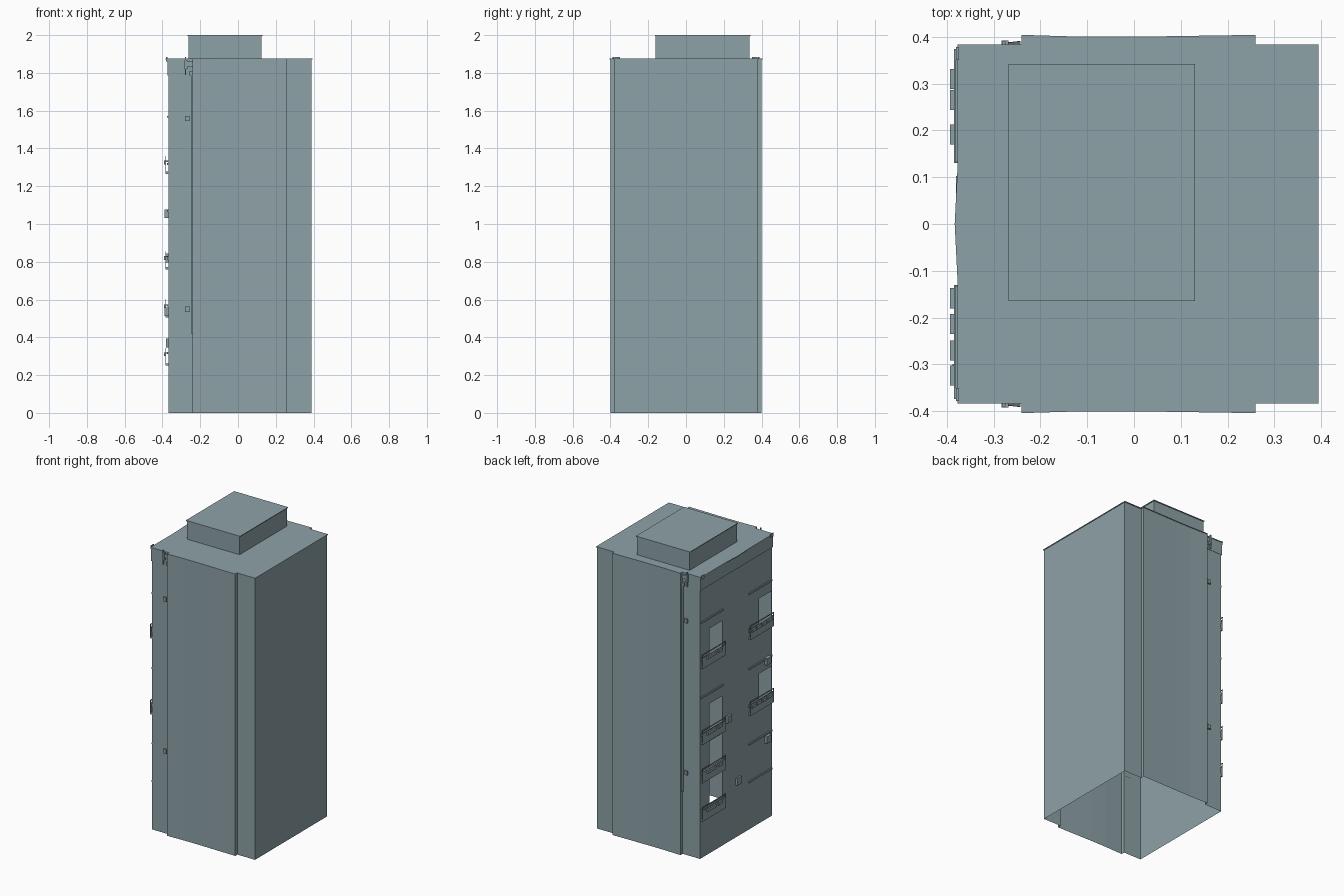
import bpy
import bmesh

if "Cube" in bpy.data.objects:
    bpy.data.objects.remove(bpy.data.objects["Cube"], do_unlink=True)

# Single grey-blue material
CONCRETE = (0.27, 0.36, 0.39, 1.0)
mat = bpy.data.materials.new("grey_blue_concrete")
mat.use_nodes = True
mat.diffuse_color = CONCRETE
bsdf = mat.node_tree.nodes["Principled BSDF"]
bsdf.inputs["Base Color"].default_value = CONCRETE
bsdf.inputs["Roughness"].default_value = 0.9

WALL_X, ROOF_Z = -0.368, 1.875


def finish(name, bm):
    mesh = bpy.data.meshes.new(name)
    bm.to_mesh(mesh)
    bm.free()
    mesh.materials.append(mat)
    obj = bpy.data.objects.new(name, mesh)
    bpy.context.collection.objects.link(obj)
    return obj


def add_box(bm, x, y, z):
    """Box given by its (low, high) range on each axis."""
    verts = bmesh.ops.create_cube(bm, size=1)["verts"]
    for v in verts:
        for axis, (lo, hi) in enumerate((x, y, z)):
            v.co[axis] = (lo + hi) / 2 + v.co[axis] * (hi - lo)


def box(name, x, y, z):
    bm = bmesh.new()
    add_box(bm, x, y, z)
    return finish(name, bm)


def prism(name, outline, z0, z1):
    bm = bmesh.new()
    base = bm.faces.new([bm.verts.new((x, y, z0)) for x, y in outline])
    top = bmesh.ops.extrude_face_region(bm, geom=[base], use_keep_orig=True)["geom"]
    for v in top:
        if isinstance(v, bmesh.types.BMVert):
            v.co.z = z1
    bmesh.ops.recalc_face_normals(bm, faces=bm.faces)
    return finish(name, bm)


def side_outline(back_x, front_x, edge, bulge, mid):
    """Half plan of the tower from the facade to the plain end, +y side."""
    return [(back_x, edge), (-0.24, edge), (-0.24, bulge), (-0.11, mid),
            (0.0, mid), (0.26, bulge), (0.26, edge), (front_x, edge)]


# Side and end walls: an open shell with no floor
half = side_outline(WALL_X, 0.39, 0.378, 0.401, 0.397)
path = half + [(x, -y) for x, y in reversed(half)]
bm = bmesh.new()
low = [bm.verts.new((x, y, 0)) for x, y in path]
high = [bm.verts.new((x, y, ROOF_Z)) for x, y in path]
for i in range(len(path) - 1):
    bm.faces.new((low[i + 1], low[i], high[i], high[i + 1]))
finish("outer_walls", bm)

# Window facade: grid of cells, windows inset, doorways cut through
columns = [-0.378, -0.37, -0.24, -0.13, -0.085, 0.085, 0.15, 0.28, 0.366, 0.378]
window_columns = {1: "right", 2: "right", 4: "middle", 6: "left", 7: "left"}
rows = [0.41 + 0.25 * i for i in range(6)]
levels = [0.0] + [r + s for r in rows for s in (-0.085, 0.085)] + [ROOF_Z]
doors = {1: (1, 3), 3: (4,), 6: ()}
door_rows = {1: (2, 4), 6: (0, 1, 2, 4)}
bm = bmesh.new()
grid = [[bm.verts.new((WALL_X, y, z)) for y in columns] for z in levels]
panes, openings = [], []
for k in range(len(levels) - 1):
    for j in range(len(columns) - 1):
        face = bm.faces.new((grid[k][j], grid[k + 1][j],
                             grid[k + 1][j + 1], grid[k][j + 1]))
        if k % 2 == 1 and j in window_columns:
            panes.append(face)
            if (k - 1) // 2 in door_rows.get(j, ()):
                openings.append(face)
bmesh.ops.inset_individual(bm, faces=panes, thickness=0.004, depth=-0.012)
bmesh.ops.delete(bm, geom=openings, context="FACES")
finish("window_facade", bm)

# Window sills under the outer columns
bm = bmesh.new()
for r in rows:
    for y in ((0.14, 0.374), (-0.374, -0.13)):
        add_box(bm, (-0.376, WALL_X), y, (r - 0.097, r - 0.087))
finish("window_sills", bm)

# Cornice band at the head of the facade
box("cornice_band", (-0.373, -0.24), (-0.38, 0.38), (1.785, 1.873))

# Roof slab with a slight overhang
half = side_outline(-0.377, 0.394, 0.383, 0.404, 0.400)
roof = half + [(x, -y) for x, y in reversed(half)] + [(-0.377, -0.12), (-0.383, 0), (-0.377, 0.12)]
prism("roof_slab", roof, 1.87, ROOF_Z)

# Rooftop plant room and its lid
box("plant_room", (-0.263, 0.125), (-0.162, 0.337), (ROOF_Z, 1.996))
box("plant_room_lid", (-0.268, 0.13), (-0.165, 0.342), (1.995, 2.0))


# Balconies: floor, front panel, planters and rail
def balcony(name, y0, y1, z, planters):
    bm = bmesh.new()
    add_box(bm, (-0.384, WALL_X), (y0, y1), (z, z + 0.012))
    add_box(bm, (-0.384, -0.381), (y0, y1), (z, z + 0.072))
    for y in planters:
        add_box(bm, (-0.393, -0.384), (y, y + 0.043), (z + 0.05, z + 0.07))
    for y in (y0, y1 - 0.004):
        add_box(bm, (-0.384, -0.38), (y, y + 0.004), (z + 0.07, z + 0.092))
        add_box(bm, (-0.384, WALL_X), (y, y + 0.004), (z + 0.064, z + 0.07))
    add_box(bm, (-0.385, -0.38), (y0, y1), (z + 0.089, z + 0.094))
    finish(name, bm)


for i, z in enumerate((0.25, 0.505, 0.76, 1.265)):
    balcony(f"left_balcony_{i + 1}", 0.13, 0.374, z, (0.17, 0.243, 0.288))
for i, z in enumerate((0.76, 1.265)):
    balcony(f"right_balcony_{i + 1}", -0.374, -0.13, z,
            (-0.345, -0.292, -0.235, -0.18))

# Air conditioner boxes on the facade
for i, (y, z, reach) in enumerate(((-0.322, 1.055, 0.02), (-0.322, 0.535, 0.02),
                                   (0.08, 0.82, 0.012), (-0.02, 0.37, 0.012))):
    box(f"air_conditioner_{i + 1}", (WALL_X - reach, WALL_X),
        (y - 0.023, y + 0.023), (z - 0.023, z + 0.023))

# Drain pipes, service boxes and rooftop brackets on both sides
for side, s in (("back", 1), ("front", -1)):
    def out(a, b):
        return tuple(sorted((s * a, s * b)))

    bm = bmesh.new()
    add_box(bm, (-0.25, -0.242), out(0.383, 0.391), (0.42, 1.8))
    finish(f"{side}_drain_pipe", bm)
    for name, z in (("lower", 0.55), ("upper", 1.56)):
        box(f"{side}_{name}_service_box", (-0.28, -0.257),
            out(0.377, 0.389), (z - 0.015, z + 0.012))
    bm = bmesh.new()
    add_box(bm, (-0.281, -0.275), out(0.382, 0.39), (1.79, 1.885))
    add_box(bm, (-0.275, -0.242), out(0.384, 0.388), (1.835, 1.86))
    add_box(bm, (-0.258, -0.242), out(0.38, 0.39), (1.785, 1.81))
    add_box(bm, (-0.283, -0.268), out(0.378, 0.392), (1.82, 1.868))
    finish(f"{side}_top_bracket", bm)
    box(f"{side}_roof_post", (-0.38, -0.374), out(0.35, 0.378), (1.86, 1.883))
